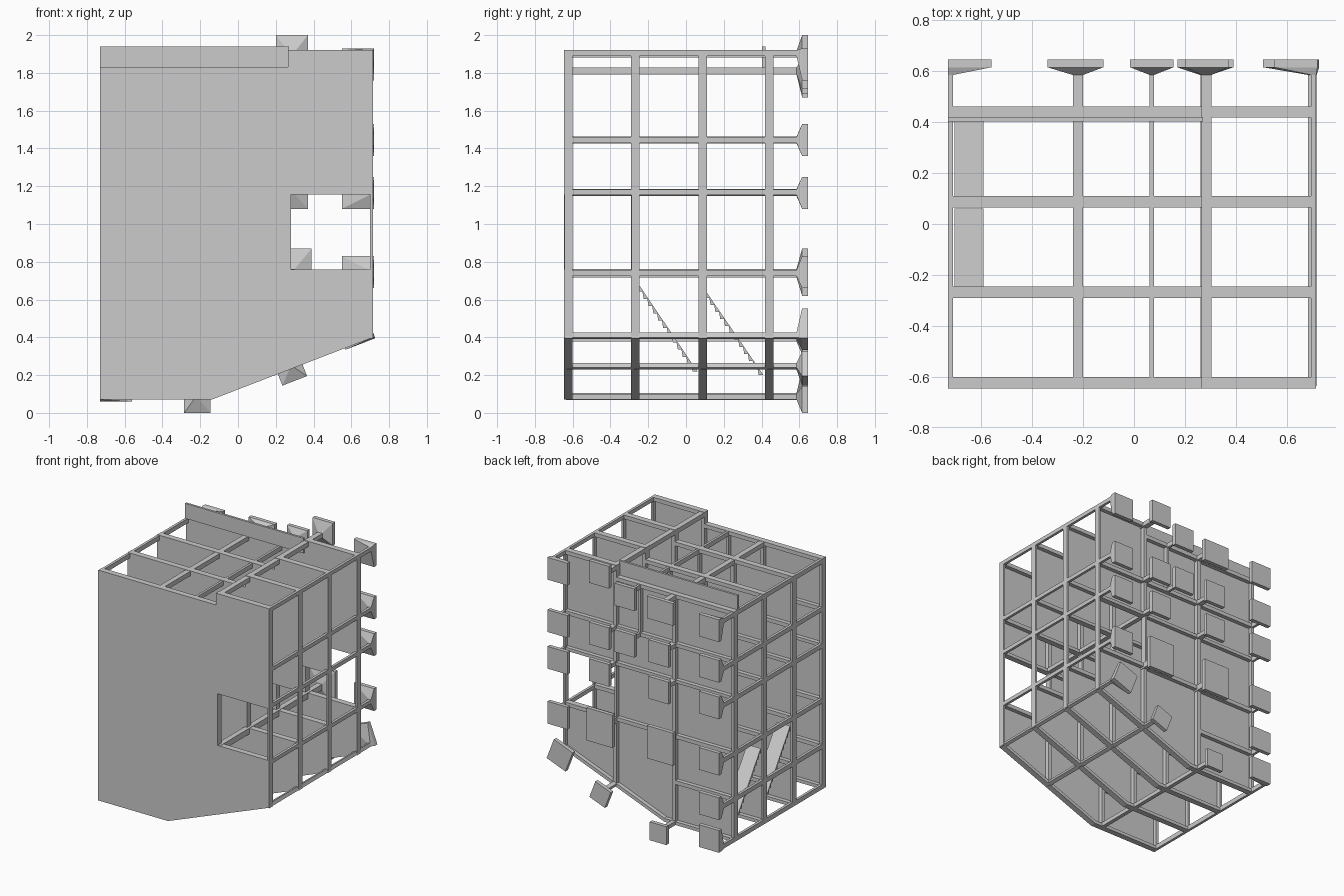
import bpy
import math

if "Cube" in bpy.data.objects:
    bpy.data.objects.remove(bpy.data.objects["Cube"])


def make(name, verts, faces):
    me = bpy.data.meshes.new(name)
    me.from_pydata(verts, [], faces)
    ob = bpy.data.objects.new(name, me)
    bpy.context.collection.objects.link(ob)
    return ob


def loft(name, sections):
    """Closed solid through a list of (y, [(x, z), ...]) sections."""
    n = len(sections[0][1])
    verts = [(x, y, z) for y, pts in sections for x, z in pts]
    faces = [list(range(n)), list(range(len(verts) - 1, len(verts) - n - 1, -1))]
    for s in range(len(sections) - 1):
        a = s * n
        for i in range(n):
            j = (i + 1) % n
            faces.append([a + i, a + n + i, a + n + j, a + j])
    return make(name, verts, faces)


def prism(name, pts, y0, y1):
    return loft(name, [(y0, pts), (y1, pts)])


def rect(x0, z0, x1, z1):
    return [(x0, z0), (x1, z0), (x1, z1), (x0, z1)]


def square(cx, cz, w, h, angle=0.0):
    c, s = math.cos(angle), math.sin(angle)
    return [(cx + u * w / 2 * c - v * h / 2 * s, cz + u * w / 2 * s + v * h / 2 * c)
            for u, v in ((-1, -1), (1, -1), (1, 1), (-1, 1))]


SLOPE = math.atan2(0.33, 0.855)

# Panel outline shared by all four walls, with the window bay notched out
outline = [(-.73, .07), (-.14, .07), (.715, .40), (.715, .76), (.28, .76), (.28, 1.155),
           (.715, 1.155), (.715, 1.92), (.265, 1.92), (.265, 1.83), (-.73, 1.83)]

# Studs and rails behind each panel
rails = [rect(-.73, .07, -.71, 1.83), rect(-.235, .07, -.205, 1.83),
         rect(.06, 1.43, .08, 1.83), rect(.265, .23, .28, .76),
         rect(.265, .76, .28, 1.92), rect(.28, .24, .295, .76), rect(.28, 1.155, .295, 1.92),
         rect(-.73, 1.80, .265, 1.83), rect(.265, 1.89, .715, 1.92),
         rect(-.73, 1.43, .715, 1.46), rect(-.73, 1.155, .715, 1.18),
         rect(-.73, .73, .715, .76), rect(-.73, .38, -.22, .41),
         rect(-.73, .07, -.14, .095),
         [(-.14, .07), (.715, .40), (.715, .427), (-.14, .097)]]

for k, y in enumerate((-.645, -.29, .065, .417)):
    prism(f"wall_panel_{k}", outline, y, y + .014)
    for i, r in enumerate(rails):
        prism(f"wall_{k}_rail_{i}", r, y + .014, y + .045)
    prism(f"wall_{k}_end_post", rect(.70, .395, .715, 1.92), y + .001, y + .045)

# Parapet sheet on the back wall
prism("parapet", rect(-.73, 1.825, .27, 1.94), .403, .42)

# Ties running front to back, each ending in a flared foot and plate:
# tie x, z, width, height; plate x, z, width, height; tilt
S, B = .17, .22
ties = [(-.72, z, .02, .035, -.645, pz, S, S, 0) for z, pz in
        ((1.81, 1.755), (1.445, 1.445), (1.165, 1.165), (.745, .735), (.395, .395), (.087, .145))]
ties += [(-.22, 1.81, .04, .035, -.23, 1.775, B, S, 0),
         (-.22, 1.445, .04, .03, -.22, 1.445, S, S, 0),
         (-.22, 1.165, .04, .03, -.22, 1.165, S, S, 0),
         (-.22, .74, .04, .045, -.23, .745, B, .25, 0),
         (-.22, .085, .03, .03, -.215, .07, .14, .14, 0),
         (.07, 1.81, .018, .035, .07, 1.80, S, S, 0),
         (.07, 1.445, .018, .03, .07, 1.445, S, S, 0),
         (.285, 1.9, .04, .035, .285, 1.915, S, S, 0),
         (.285, 1.445, .04, .03, .285, 1.445, S, S, 0),
         (.285, 1.17, .035, .03, .285, 1.165, S, S, 0),
         (.28, .74, .04, .045, .28, .745, B, .25, 0),
         (.28, .247, .03, .027, .275, .235, .14, .14, SLOPE),
         (.70, .408, .025, .027, .617, .444, S, S, SLOPE)]
ties += [(.705, z, .02, .03, .635, pz, S, S, 0) for z, pz in
         ((1.905, 1.845), (1.445, 1.445), (1.168, 1.165), (.74, .745))]

for i, (x, z, w, h, px, pz, pw, ph, a) in enumerate(ties):
    rod, plate = square(x, z, w, h, a), square(px, pz, pw, ph, a)
    loft(f"tie_with_plate_{i}", [(-.635, rod), (.585, rod), (.615, plate), (.645, plate)])


# Stair flights: smooth upper face, stepped underside
def stair(name, y0, z0, y1, z1, n=12):
    dy, dz = (y1 - y0) / n, (z1 - z0) / n
    pts = [(y1, z1), (y0, z0)]
    for i in range(n):
        zz = z0 + dz * (i + 1)
        pts += [(y0 + dy * i, zz), (y0 + dy * (i + .75), zz)]
    m = len(pts)
    verts = [(x, y, z) for x in (-.705, -.59) for y, z in pts]
    faces = [list(range(m))[::-1], list(range(m, 2 * m))]
    faces += [[i, (i + 1) % m, m + (i + 1) % m, m + i] for i in range(m)]
    make(name, verts, faces)


stair("stair_front", -.25, .68, .06, .22)
stair("stair_back", .105, .645, .41, .20)

# Consistent outward normals
import bmesh
for ob in bpy.context.collection.objects:
    bm = bmesh.new()
    bm.from_mesh(ob.data)
    bmesh.ops.recalc_face_normals(bm, faces=bm.faces)
    bm.to_mesh(ob.data)
    bm.free()
